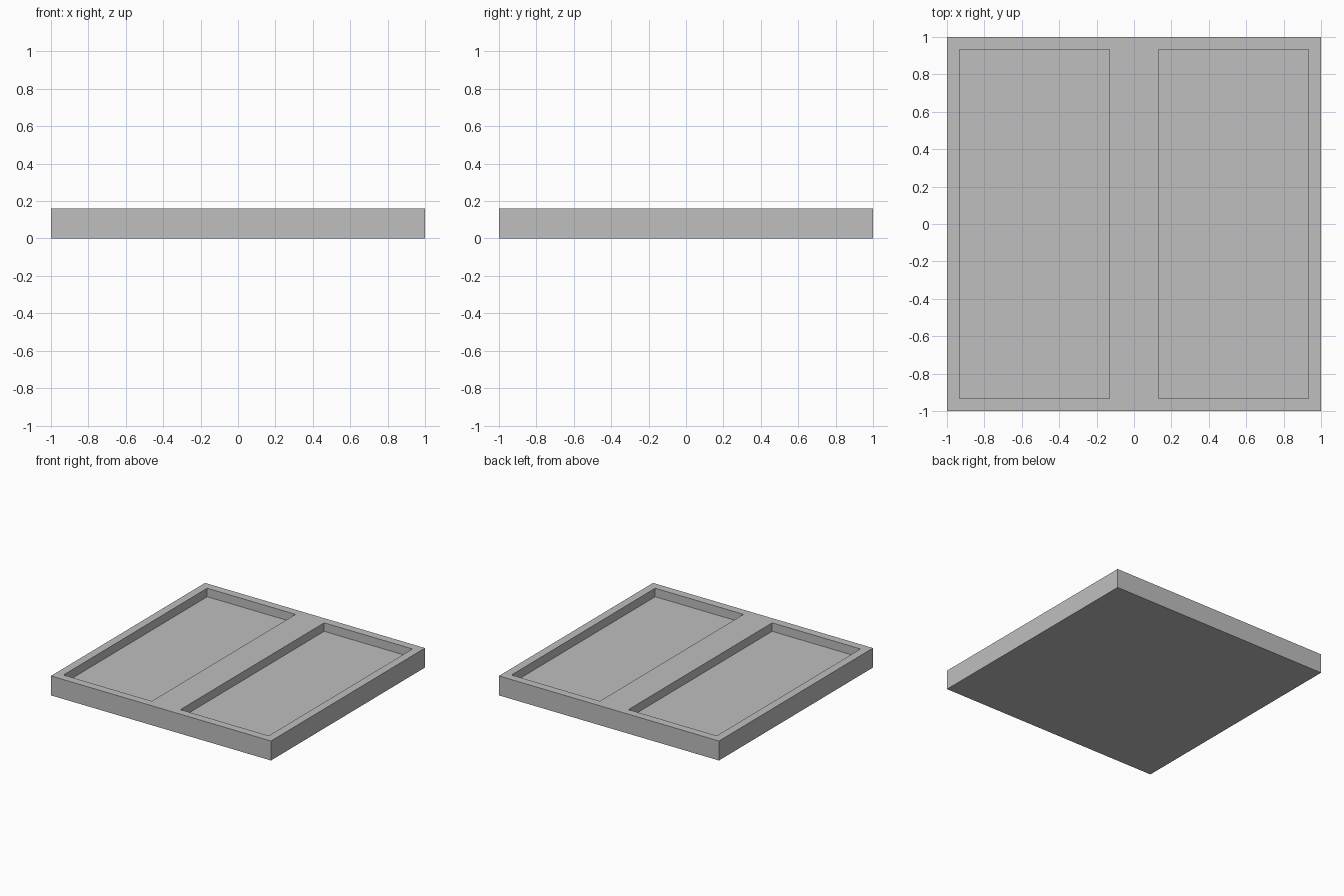
import bpy
import bmesh
from mathutils import Vector

cube = bpy.data.objects.get("Cube")
if cube:
    bpy.data.objects.remove(cube, do_unlink=True)

HEIGHT, FLOOR = 0.16, 0.09      # tray height and recess floor level
RIM, HALF_BAR = 0.067, 0.13     # outer rim width and half of the centre bar

# Plain grey material
grey = bpy.data.materials.new("grey")
grey.use_nodes = True
colour = (0.52, 0.52, 0.52, 1)
grey.diffuse_color = colour
grey.node_tree.nodes["Principled BSDF"].inputs["Base Color"].default_value = colour

# Solid slab with the top sliced along the recess outlines
bm = bmesh.new()
bmesh.ops.create_cube(bm, size=1)
for v in bm.verts:
    v.co = Vector((v.co.x * 2, v.co.y * 2, (v.co.z + 0.5) * HEIGHT))

edge = 1 - RIM
cuts = [(x, 0) for x in (-edge, -HALF_BAR, HALF_BAR, edge)] + [(0, y) for y in (-edge, edge)]
for x, y in cuts:
    bmesh.ops.bisect_plane(bm, geom=bm.verts[:] + bm.edges[:] + bm.faces[:],
                           plane_co=(x, y, 0), plane_no=(abs(x) > 0, abs(y) > 0, 0))


def in_recess(face):
    c = face.calc_center_median()
    return face.normal.z > 0.5 and HALF_BAR < abs(c.x) < edge and abs(c.y) < edge


# Push both panels down to form the recesses
bm.normal_update()
panels = [f for f in bm.faces if in_recess(f)]
result = bmesh.ops.extrude_face_region(bm, geom=panels)
for v in [g for g in result["geom"] if isinstance(g, bmesh.types.BMVert)]:
    v.co.z = FLOOR
bmesh.ops.delete(bm, geom=[f for f in panels if f.is_valid], context="FACES")

# Merge leftover flat cuts and tidy the normals
bmesh.ops.dissolve_limit(bm, angle_limit=0.01, verts=bm.verts[:], edges=bm.edges[:])
bmesh.ops.triangulate(bm, faces=[f for f in bm.faces if len(f.verts) > 4])
bmesh.ops.recalc_face_normals(bm, faces=bm.faces[:])

mesh = bpy.data.meshes.new("two_panel_tray")
bm.to_mesh(mesh)
bm.free()
mesh.materials.append(grey)
tray = bpy.data.objects.new("two_panel_tray", mesh)
bpy.context.scene.collection.objects.link(tray)
